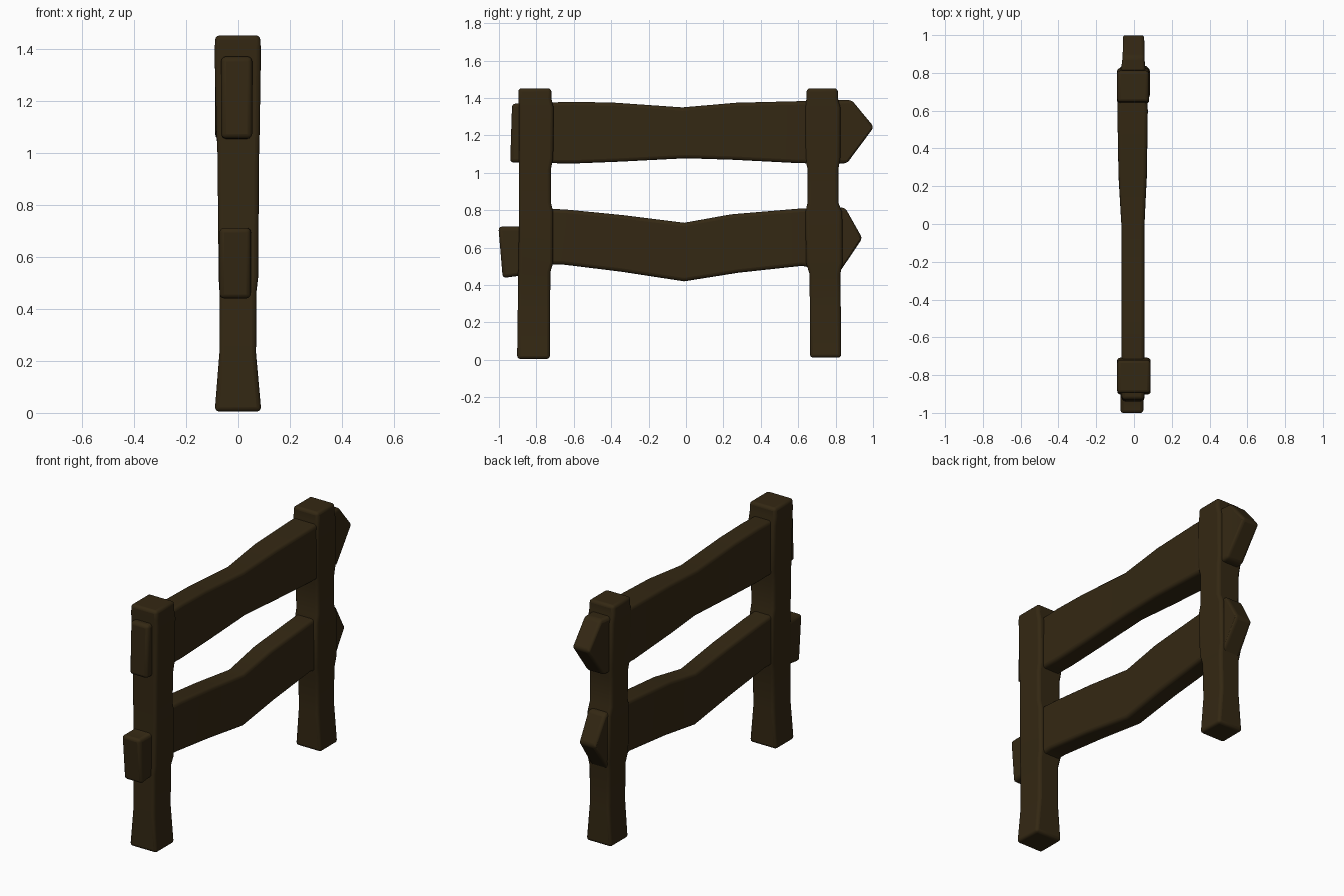
import bpy, bmesh

wood = bpy.data.materials.new("dark_brown_wood")
wood.diffuse_color = (0.034, 0.021, 0.0065, 1)


def loft(name, rings, bevel):
    """Skin four-cornered rings, then round the long edges and ends."""
    bm = bmesh.new()
    loops = [[bm.verts.new(p) for p in ring] for ring in rings]
    for a, b in zip(loops, loops[1:]):
        for i in range(4):
            j = (i + 1) % 4
            bm.faces.new((a[i], a[j], b[j], b[i]))
    bm.faces.new(loops[0])
    bm.faces.new(loops[-1])
    bmesh.ops.remove_doubles(bm, verts=bm.verts[:], dist=0.0005)
    bmesh.ops.recalc_face_normals(bm, faces=bm.faces[:])
    mesh = bpy.data.meshes.new(name)
    bm.to_mesh(mesh)
    bm.free()
    mesh.materials.append(wood)
    obj = bpy.data.objects.new(name, mesh)
    bpy.context.collection.objects.link(obj)
    mod = obj.modifiers.new("rounded_edges", 'BEVEL')
    mod.width = bevel
    mod.segments = 3
    mod.limit_method = 'ANGLE'
    mod.angle_limit = 0.7
    bpy.ops.object.select_all(action='DESELECT')
    obj.select_set(True)
    bpy.context.view_layer.objects.active = obj
    bpy.ops.object.shade_smooth_by_angle(angle=0.7)
    return obj


def post(name, sections):
    # each section: z, y min, y max, x min, x max
    loft(name, [[(x0, y0, z), (x1, y0, z), (x1, y1, z), (x0, y1, z)]
                for z, y0, y1, x0, x1 in sections], 0.017)


def rail(name, sections):
    # each section: bottom y, bottom z, top y, top z, x min, x max
    loft(name, [[(x0, yb, zb), (x1, yb, zb), (x1, yt, zt), (x0, yt, zt)]
                for yb, zb, yt, zt, x0, x1 in sections], 0.018)


# Upright posts, flared at the foot and head
post("front_post", [
    (0.005, -0.903, -0.727, -0.09, 0.09),
    (0.23, -0.90, -0.727, -0.072, 0.07),
    (0.47, -0.897, -0.725, -0.072, 0.072),
    (0.52, -0.895, -0.71, -0.075, 0.078),
    (0.79, -0.893, -0.71, -0.077, 0.08),
    (0.84, -0.893, -0.722, -0.078, 0.08),
    (1.02, -0.893, -0.722, -0.08, 0.082),
    (1.08, -0.893, -0.71, -0.083, 0.084),
    (1.35, -0.893, -0.708, -0.09, 0.088),
    (1.40, -0.896, -0.72, -0.09, 0.088),
    (1.452, -0.896, -0.72, -0.088, 0.086)])
post("back_post", [
    (0.012, 0.663, 0.83, -0.085, 0.085),
    (0.24, 0.663, 0.828, -0.068, 0.066),
    (0.46, 0.66, 0.825, -0.07, 0.07),
    (0.52, 0.642, 0.838, -0.074, 0.074),
    (0.79, 0.638, 0.835, -0.076, 0.076),
    (0.84, 0.65, 0.815, -0.076, 0.076),
    (1.02, 0.65, 0.815, -0.08, 0.076),
    (1.08, 0.636, 0.825, -0.084, 0.078),
    (1.35, 0.636, 0.825, -0.09, 0.08),
    (1.40, 0.645, 0.812, -0.09, 0.08),
    (1.452, 0.645, 0.812, -0.088, 0.078)])

# Warped rails with blunt front ends and pointed back ends
rail("upper_rail", [
    (-0.94, 1.055, -0.93, 1.37, -0.065, 0.055),
    (-0.60, 1.05, -0.60, 1.38, -0.065, 0.055),
    (-0.35, 1.06, -0.38, 1.375, -0.065, 0.055),
    (0.0, 1.078, -0.02, 1.35, -0.066, 0.055),
    (0.25, 1.07, 0.27, 1.375, -0.082, 0.068),
    (0.60, 1.052, 0.60, 1.383, -0.088, 0.073),
    (0.70, 1.05, 0.70, 1.385, -0.085, 0.07),
    (0.86, 1.05, 0.885, 1.39, -0.06, 0.055),
    (1.005, 1.245, 1.005, 1.245, -0.058, 0.054)])
rail("lower_rail", [
    (-0.98, 0.438, -1.003, 0.712, -0.072, 0.05),
    (-0.87, 0.452, -0.87, 0.712, -0.072, 0.052),
    (-0.75, 0.51, -0.75, 0.81, -0.066, 0.055),
    (-0.66, 0.51, -0.62, 0.802, -0.066, 0.055),
    (-0.35, 0.472, -0.32, 0.772, -0.064, 0.054),
    (-0.01, 0.42, -0.01, 0.733, -0.06, 0.05),
    (0.28, 0.466, 0.24, 0.778, -0.064, 0.054),
    (0.62, 0.503, 0.62, 0.81, -0.066, 0.055),
    (0.815, 0.46, 0.85, 0.815, -0.064, 0.054),
    (0.943, 0.65, 0.943, 0.65, -0.056, 0.052)])
